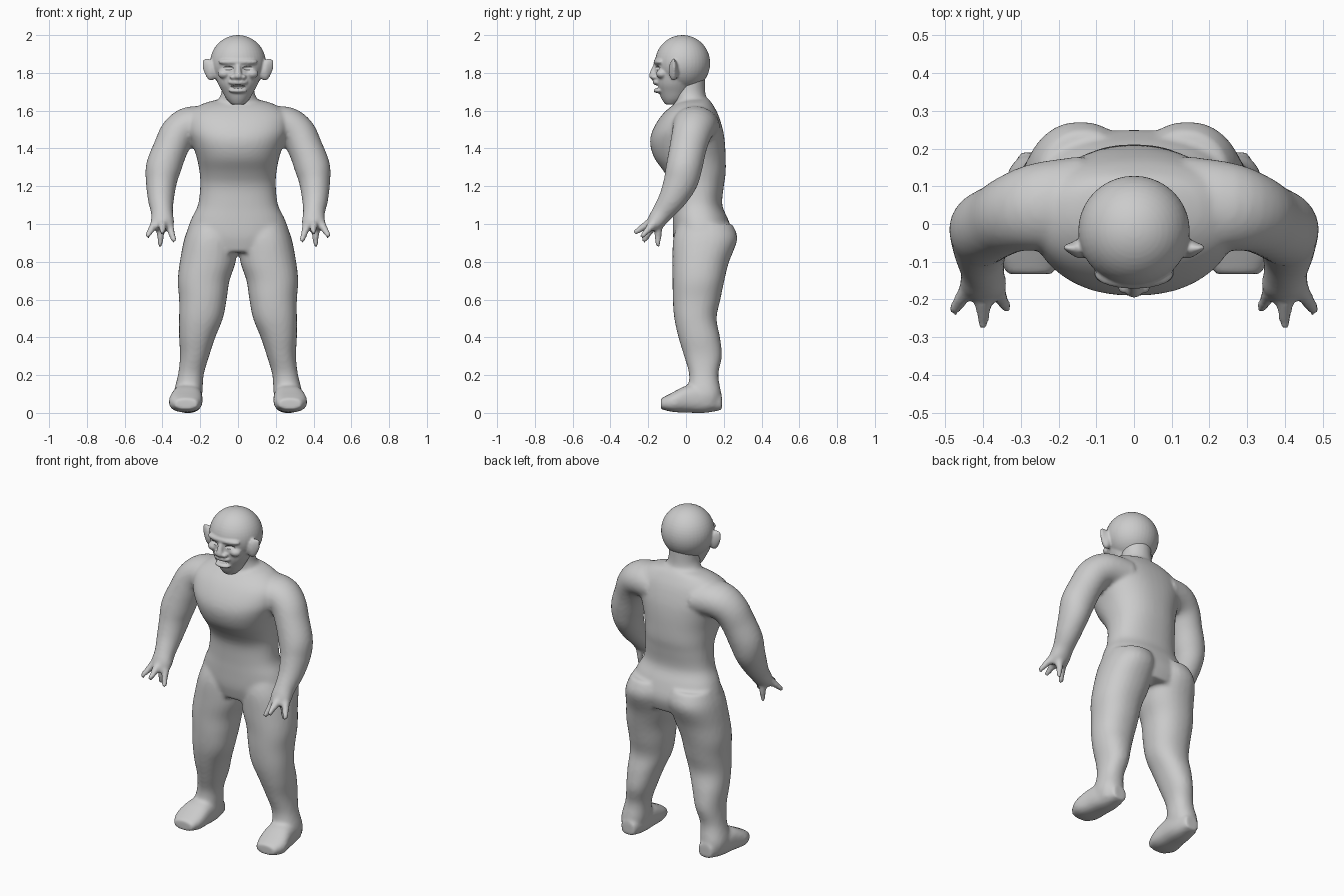
import bpy, bmesh, math
from mathutils import Vector, Matrix

X, Y, Z = Vector((1, 0, 0)), Vector((0, 1, 0)), Vector((0, 0, 1))


def spline(p, i, t):
    # Catmull-Rom between stations i and i+1
    a, b, c, d = p[max(i - 1, 0)], p[i], p[i + 1], p[min(i + 2, len(p) - 1)]
    return [0.5 * (2 * q + (r - o) * t + (2 * o - 5 * q + 4 * r - s) * t * t
                   + (3 * q - o - 3 * r + s) * t ** 3) for o, q, r, s in zip(a, b, c, d)]


def loft(bm, stations, axis=None, side=1, power=2.0, seg=28, sub=4):
    # stations: x, y, z, radius u, radius v
    st = [spline(stations, i, k / sub) for i in range(len(stations) - 1) for k in range(sub)]
    st.append(list(stations[-1]))
    pts = [Vector((s[0] * side, s[1], s[2])) for s in st]
    rings = []
    for i, s in enumerate(st):
        n = axis or (pts[min(i + 1, len(st) - 1)] - pts[max(i - 1, 0)]).normalized()
        hint = Z if abs(n.y) > 0.9 else Y
        v = (hint - n * n.dot(hint)).normalized()
        u = v.cross(n)
        ring = []
        for k in range(seg):
            a = 2 * math.pi * k / seg
            c, d = math.cos(a), math.sin(a)
            c = math.copysign(abs(c) ** (2 / power), c)
            d = math.copysign(abs(d) ** (2 / power), d)
            ring.append(bm.verts.new(pts[i] + u * c * s[3] + v * d * s[4]))
        rings.append(ring)
    for a, b in zip(rings, rings[1:]):
        for k in range(seg):
            j = (k + 1) % seg
            bm.faces.new((a[k], a[j], b[j], b[k]))
    bm.faces.new(rings[0][::-1])
    bm.faces.new(rings[-1])


def slices(rows):
    # z, front y, back y, half width -> horizontal stations
    return [(0, (f + b) / 2, z, w, (b - f) / 2) for z, f, b, w in rows]


def blob(bm, loc, size):
    bmesh.ops.create_uvsphere(bm, u_segments=40, v_segments=24, radius=1,
                              matrix=Matrix.Translation(loc) @ Matrix.Diagonal((*size, 1)))


def finish(bm, name):
    bmesh.ops.recalc_face_normals(bm, faces=bm.faces)
    me = bpy.data.meshes.new(name)
    bm.to_mesh(me)
    bm.free()
    for p in me.polygons:
        p.use_smooth = True
    ob = bpy.data.objects.new(name, me)
    bpy.context.collection.objects.link(ob)
    return ob


def fuse(ob, voxel, rounds, cutter=None):
    m = ob.modifiers.new("fuse", 'REMESH')
    m.mode, m.voxel_size, m.use_smooth_shade = 'VOXEL', voxel, True
    if cutter:
        m = ob.modifiers.new("carve", 'BOOLEAN')
        m.operation, m.object = 'DIFFERENCE', cutter
    m = ob.modifiers.new("soften", 'SMOOTH')
    m.factor, m.iterations = 0.5, rounds


# Torso and neck
bm = bmesh.new()
loft(bm, slices([(1.66, 0, .12, .10), (1.635, -.06, .14, .19), (1.58, -.125, .17, .265),
                 (1.5, -.175, .195, .27), (1.43, -.19, .206, .245), (1.35, -.168, .21, .218),
                 (1.27, -.112, .21, .203), (1.2, -.078, .2, .2), (1.1, -.07, .192, .212),
                 (1.02, -.07, .225, .25), (.93, -.068, .25, .272), (.85, -.05, .23, .22)]),
     axis=Z, power=2.3, seg=48)
loft(bm, slices([(1.58, -.07, .14, .15), (1.65, -.06, .115, .11), (1.7, -.065, .102, .087),
                 (1.79, -.06, .1, .085)]), axis=Z)

for s in (1, -1):
    # Legs
    loft(bm, [(.13, .10, 1.0, .125, .145), (.143, .102, .92, .142, .17), (.16, .078, .8, .148, .15),
              (.182, .066, .7, .137, .137), (.186, .056, .6, .126, .126), (.196, .05, .5, .116, .112),
              (.216, .07, .4, .096, .11), (.23, .09, .3, .077, .1), (.25, .094, .2, .068, .077),
              (.265, .096, .1, .076, .09), (.268, .1, .03, .06, .075)], axis=Z, side=s, power=2.2)
    # Feet
    loft(bm, [(.258, .19, .055, .045, .04), (.263, .1, .073, .072, .073), (.27, .01, .074, .082, .073),
              (.278, -.07, .057, .088, .052), (.275, -.133, .048, .062, .028)],
         axis=Y, side=s, power=2.5)
    # Arms
    loft(bm, [(.14, .05, 1.52, .10, .13), (.25, .045, 1.522, .10, .118), (.316, .03, 1.48, .096, .105),
              (.357, .01, 1.40, .092, .098), (.394, -.01, 1.30, .094, .096),
              (.406, -.03, 1.22, .082, .09), (.408, -.075, 1.13, .069, .072),
              (.402, -.125, 1.06, .058, .056), (.40, -.16, 1.01, .062, .047),
              (.40, -.182, .975, .055, .03)], side=s)
    # Fingers
    for base, tip in (((.435, -.165), (.482, -.235, .932)), ((.40, -.185), (.40, -.275, .952)),
                      ((.41, -.145), (.412, -.15, .88)), ((.37, -.165), (.337, -.225, .905))):
        loft(bm, [(*base, 1.01, .026, .026), (*tip, .014, .014)], side=s, seg=12)
body = finish(bm, "body")
fuse(body, .011, 5)

# Head: cranium, jaw, brow, nose, lips
bm = bmesh.new()
blob(bm, (0, -.018, 1.852), (.148, .146, .148))
loft(bm, slices([(1.88, -.158, .10, .135), (1.84, -.16, .11, .138), (1.79, -.163, .09, .124),
                 (1.74, -.158, .05, .105), (1.70, -.145, .03, .083), (1.66, -.128, .0, .06),
                 (1.633, -.11, -.04, .035)]), axis=Z)
blob(bm, (0, -.135, 1.858), (.105, .037, .022))
loft(bm, [(0, -.15, 1.86, .014, .014), (0, -.166, 1.82, .016, .018), (0, -.176, 1.78, .022, .02),
          (0, -.165, 1.765, .018, .014)], axis=Z)
blob(bm, (0, -.15, 1.75), (.052, .027, .017))
blob(bm, (0, -.143, 1.706), (.05, .03, .014))
for s in (1, -1):
    blob(bm, (s * .026, -.166, 1.778), (.018, .018, .013))
    blob(bm, (s * .072, -.128, 1.795), (.035, .03, .025))
    # Ears, flaring to the upper rear
    loft(bm, [(.115, -.065, 1.81, .04, .022), (.145, -.065, 1.815, .055, .026),
              (.165, -.065, 1.825, .05, .017), (.186, -.062, 1.845, .026, .006)], axis=X, side=s)
head = finish(bm, "head")

# Carved eye sockets and mouth
bm = bmesh.new()
for s in (1, -1):
    blob(bm, (s * .06, -.163, 1.826), (.036, .028, .012))
blob(bm, (0, -.165, 1.727), (.042, .04, .009))
carver = finish(bm, "face_cutter")
carver.hide_render = True
carver.hide_viewport = True
fuse(head, .006, 4, carver)
